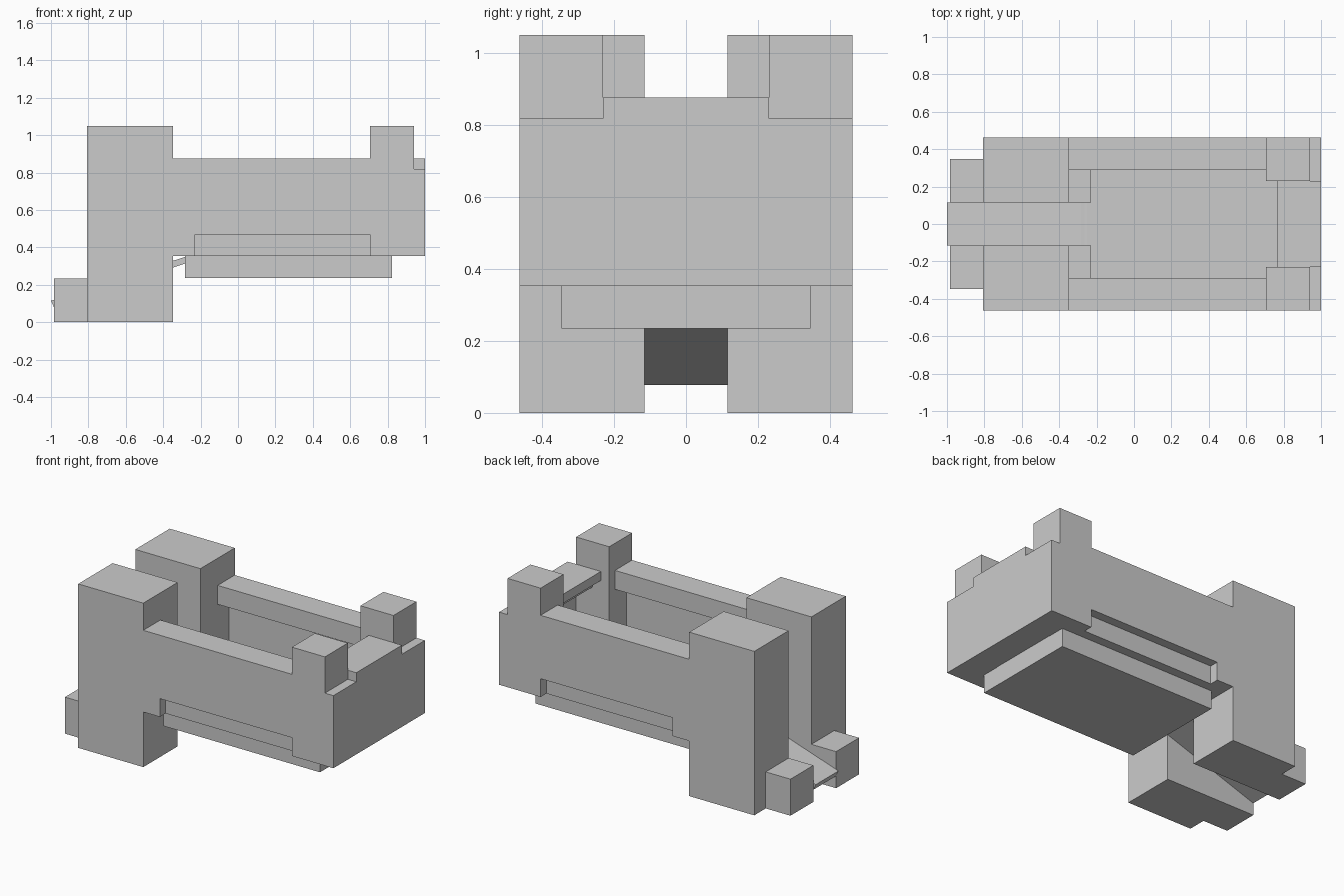
import bpy

if "Cube" in bpy.data.objects:
    bpy.data.objects.remove(bpy.data.objects["Cube"])


def prism(name, profile, y0, y1):
    """Extrude an (x, z) outline from y0 to y1."""
    n = len(profile)
    verts = [(x, y, z) for y in (y0, y1) for x, z in profile]
    faces = [list(range(n)), list(range(2 * n - 1, n - 1, -1))]
    faces += [[i, i + n, (i + 1) % n + n, (i + 1) % n] for i in range(n)]
    mesh = bpy.data.meshes.new(name)
    mesh.from_pydata(verts, [], faces)
    # make every face point outwards
    import bmesh
    bm = bmesh.new()
    bm.from_mesh(mesh)
    bmesh.ops.recalc_face_normals(bm, faces=bm.faces)
    bm.to_mesh(mesh)
    bm.free()
    obj = bpy.data.objects.new(name, mesh)
    bpy.context.collection.objects.link(obj)
    return obj


def box(name, x0, x1, y0, y1, z0, z1):
    return prism(name, [(x0, z0), (x1, z0), (x1, z1), (x0, z1)], y0, y1)


def mirrored(obj):
    """Repeat a part on the other side of y = 0."""
    mod = obj.modifiers.new("mirror", 'MIRROR')
    mod.use_axis = (False, True, False)
    return obj


# Rear towers with the small feet behind them
mirrored(box("rear_tower", -0.808, -0.347, 0.115, 0.463, 0, 1.05))
mirrored(box("rear_foot", -0.983, -0.808, 0.115, 0.347, 0, 0.234))

# Side walls: thin panel with a slot cut along its lower edge
mirrored(prism("side_wall", [(-0.347, 0.353), (-0.23, 0.353), (-0.23, 0.47),
                             (0.706, 0.47), (0.706, 0.876), (-0.347, 0.876)],
               0.405, 0.463))
mirrored(box("side_rail", -0.347, 0.706, 0.29, 0.405, 0.755, 0.876))
mirrored(box("side_curb", -0.23, 0.706, 0.345, 0.405, 0.353, 0.47))
mirrored(box("rear_step", -0.347, -0.23, 0.115, 0.405, 0.353, 0.47))

# Corner posts at the closed end
mirrored(box("corner_post", 0.706, 0.94, 0.231, 0.463, 0.353, 1.05))

# End wall with a raised, overhanging lip between the posts
box("end_wall", 0.94, 1.0, -0.463, 0.463, 0.353, 0.818)
box("end_lip", 0.765, 1.0, -0.231, 0.231, 0.818, 0.876)
box("end_rail", 0.825, 0.94, -0.231, 0.231, 0.76, 0.818)
box("end_curb", 0.825, 0.94, -0.231, 0.231, 0.353, 0.47)

# Floor plate and the sloping ramp between the towers
box("floor_plate", -0.284, 0.823, -0.346, 0.346, 0.235, 0.355)
prism("ramp", [(-1.0, 0.115), (-0.983, 0.078), (-0.25, 0.325), (-0.25, 0.36)],
      -0.115, 0.115)
